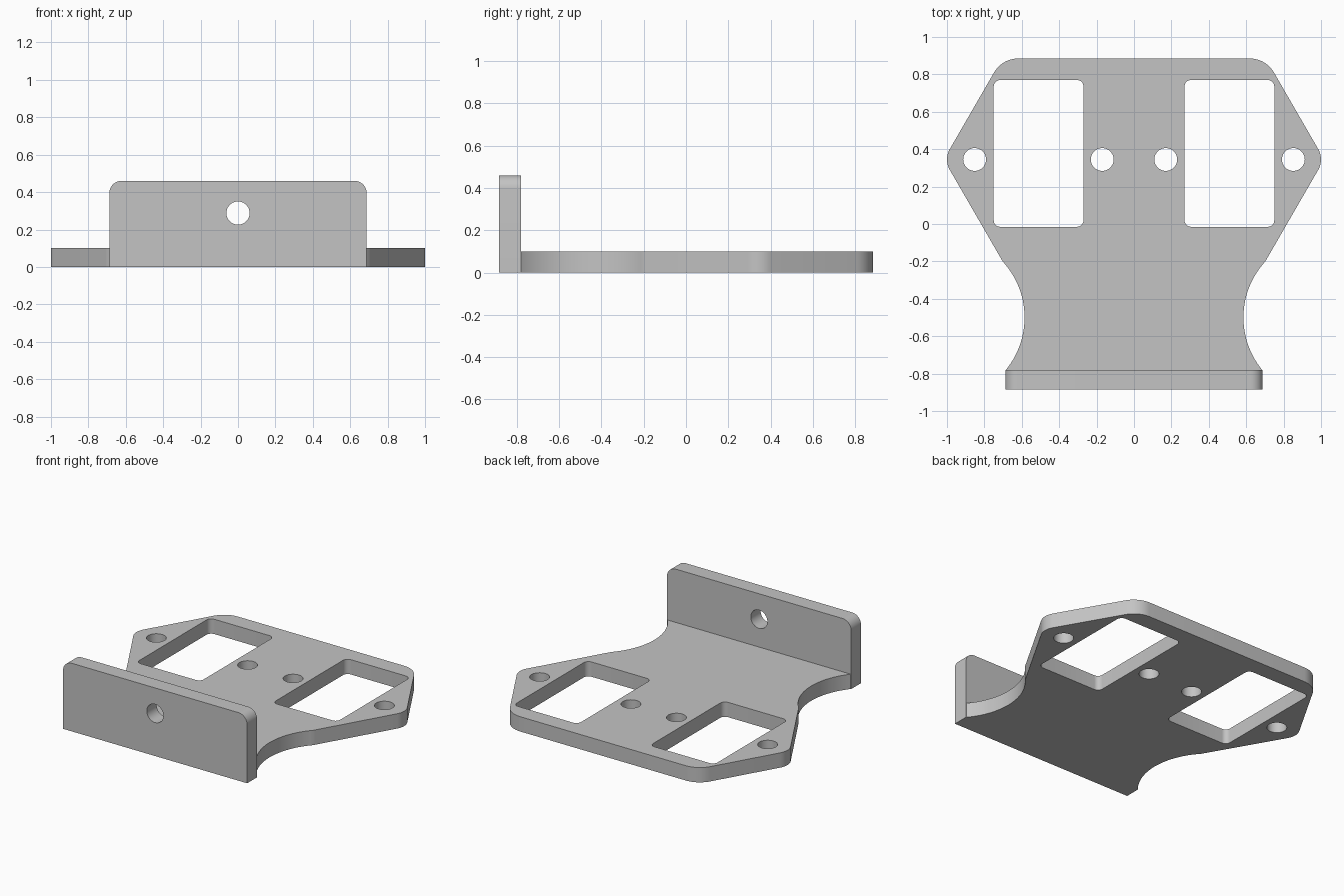
import bpy
import bmesh
from math import sin, cos, tan, pi, asin, radians
from mathutils import Matrix, Vector

cube = bpy.data.objects.get("Cube")
if cube:
    bpy.data.objects.remove(cube, do_unlink=True)

grey = bpy.data.materials.new("plain grey")
grey.use_nodes = True
grey.diffuse_color = (0.55, 0.55, 0.55, 1)
grey.node_tree.nodes["Principled BSDF"].inputs["Base Color"].default_value = grey.diffuse_color


def arc(cx, cy, r, start, end, steps):
    """Points along an arc, angles in radians."""
    angles = [start + (end - start) * i / steps for i in range(steps + 1)]
    return [(cx + r * cos(a), cy + r * sin(a)) for a in angles]


def circle(cx, cy, r, steps=48):
    return arc(cx, cy, r, 0, 2 * pi, steps)[:-1]


def fillet(before, corner, after, r, steps=10):
    """Round one convex corner of a counter-clockwise outline."""
    p, c, n = Vector(before), Vector(corner), Vector(after)
    u, v = (p - c).normalized(), (n - c).normalized()
    half = u.angle(v) / 2
    centre = c + (u + v).normalized() * r / sin(half)
    first = c + u * r / tan(half) - centre
    turn = pi - 2 * half
    points = [centre + Matrix.Rotation(turn * i / steps, 2) @ first for i in range(steps + 1)]
    return [tuple(q) for q in points]


def rounded_box(x0, x1, y0, y1, r):
    c = [(x0, y0), (x1, y0), (x1, y1), (x0, y1)]
    return [q for i in range(4) for q in fillet(c[i - 1], c[i], c[(i + 1) % 4], r, 8)]


def sheet(name, loops, thickness, matrix=Matrix()):
    """Flat part with cut-outs: the first loop is the outline, the rest are holes."""
    bm = bmesh.new()
    for loop in loops:
        verts = [bm.verts.new((x, y, 0)) for x, y in loop]
        for i, vert in enumerate(verts):
            bm.edges.new((verts[i - 1], vert))
    bmesh.ops.triangle_fill(bm, edges=bm.edges[:], use_beauty=True)
    result = bmesh.ops.extrude_face_region(bm, geom=bm.faces[:])
    top = [g for g in result["geom"] if isinstance(g, bmesh.types.BMVert)]
    bmesh.ops.translate(bm, verts=top, vec=(0, 0, thickness))
    bmesh.ops.transform(bm, matrix=matrix, verts=bm.verts[:])
    bmesh.ops.recalc_face_normals(bm, faces=bm.faces[:])
    mesh = bpy.data.meshes.new(name)
    bm.to_mesh(mesh)
    bm.free()
    mesh.materials.append(grey)
    obj = bpy.data.objects.new(name, mesh)
    bpy.context.collection.objects.link(obj)
    bpy.ops.object.select_all(action="DESELECT")
    obj.select_set(True)
    bpy.context.view_layer.objects.active = obj
    bpy.ops.object.shade_smooth_by_angle(angle=radians(25))
    return obj


# Base plate: waisted lower half, angled wings with rounded tips
FOLD, BACK, AXIS = -0.78, 0.885, 0.345
waist, tip, shoulder = (0.708, -0.19), (1.017, AXIS), (0.705, BACK)
waist_r = 0.442
sweep_low, sweep_high = asin(0.28 / waist_r), asin(0.3 / waist_r)
right_side = arc(1.027, -0.5, waist_r, pi + sweep_low, pi - sweep_high, 32)
right_side.append(waist)
right_side += fillet(waist, tip, shoulder, 0.11)
right_side += fillet(tip, shoulder, (0, BACK), 0.15)
outline = right_side + [(-x, y) for x, y in reversed(right_side)]

cutouts = []
for side in (-1, 1):
    x0, x1 = sorted((side * 0.27, side * 0.75))
    cutouts.append(rounded_box(x0, x1, -0.015, 0.77, 0.035))
    for x in (0.17, 0.852):
        cutouts.append(circle(side * x, AXIS, 0.061))
sheet("base_plate", [outline] + cutouts, 0.1)

# Upright front flange with rounded top corners and a central hole
HALF, TOP = 0.688, 0.46
low_right, high_right = (HALF, 0), (HALF, TOP)
high_left, low_left = (-HALF, TOP), (-HALF, 0)
flange = [low_left, low_right]
flange += fillet(low_right, high_right, high_left, 0.065)
flange += fillet(high_right, high_left, low_left, 0.065)
stand = Matrix.Translation((0, FOLD, 0)) @ Matrix.Rotation(pi / 2, 4, "X")
sheet("front_flange", [flange, circle(0, 0.288, 0.062)], 0.105, stand)
